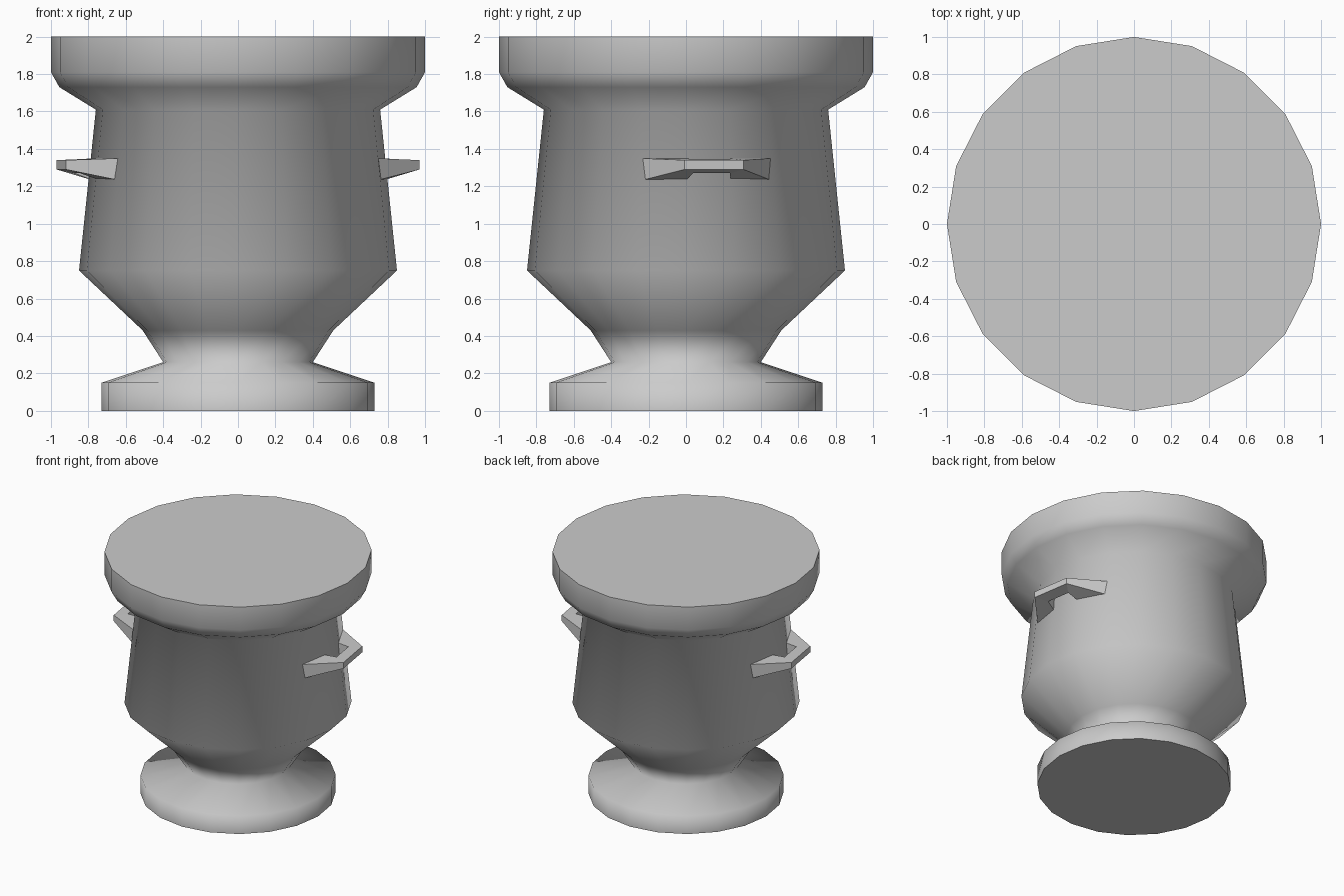
import bpy, bmesh, math

if "Cube" in bpy.data.objects:
    bpy.data.objects.remove(bpy.data.objects["Cube"])

SIDES = 20


def finish(bm, name):
    bmesh.ops.recalc_face_normals(bm, faces=bm.faces)
    mesh = bpy.data.meshes.new(name)
    bm.to_mesh(mesh)
    bm.free()
    obj = bpy.data.objects.new(name, mesh)
    bpy.context.collection.objects.link(obj)
    return obj


def lathe(name, profile):
    bm = bmesh.new()
    rings = []
    for r, z in profile:
        rings.append([bm.verts.new((r * math.cos(2 * math.pi * i / SIDES),
                                    r * math.sin(2 * math.pi * i / SIDES), z))
                      for i in range(SIDES)])
    for a, b in zip(rings, rings[1:]):
        for i in range(SIDES):
            j = (i + 1) % SIDES
            bm.faces.new((a[i], a[j], b[j], b[i])).smooth = True
    # flat caps
    bm.faces.new(rings[0][::-1])
    bm.faces.new(rings[-1])
    return finish(bm, name)


def handle(name, angle):
    # half of the plan outline as pairs of (radial, sideways, bottom z, top z)
    outer = [(0.69, 0.357, 1.23, 1.35), (0.957, 0.16, 1.29, 1.34)]
    inner = [(0.76, 0.122, 1.23, 1.35), (0.87, 0.10, 1.27, 1.343)]
    bm = bmesh.new()
    c, s = math.cos(angle), math.sin(angle)

    def column(p, side):
        r, t, low, high = p
        t *= side
        x, y = r * c - t * s, r * s + t * c
        return bm.verts.new((x, y, low)), bm.verts.new((x, y, high))

    # cross-sections from one foot, across the grip, to the other foot
    sections = []
    for k, side in ((0, -1), (1, -1), (1, 1), (0, 1)):
        ol, oh = column(outer[k], side)
        il, ih = column(inner[k], side)
        sections.append((ol, oh, ih, il))
    for a, b in zip(sections, sections[1:]):
        for i in range(4):
            j = (i + 1) % 4
            bm.faces.new((a[i], a[j], b[j], b[i]))
    bm.faces.new(sections[0])
    bm.faces.new(sections[-1][::-1])
    return finish(bm, name)


# urn: foot, neck, belly, shoulder and rim
lathe("urn_body", [(0.73, 0), (0.73, 0.15), (0.40, 0.26), (0.51, 0.43),
                   (0.85, 0.75), (0.76, 1.61), (0.955, 1.73),
                   (1.0, 1.81), (1.0, 2.0)])

# two opposite handles, centred on a facet
for label, turn in (("right", 0), ("left", 180)):
    handle(label + "_handle", math.radians(9 + turn))
